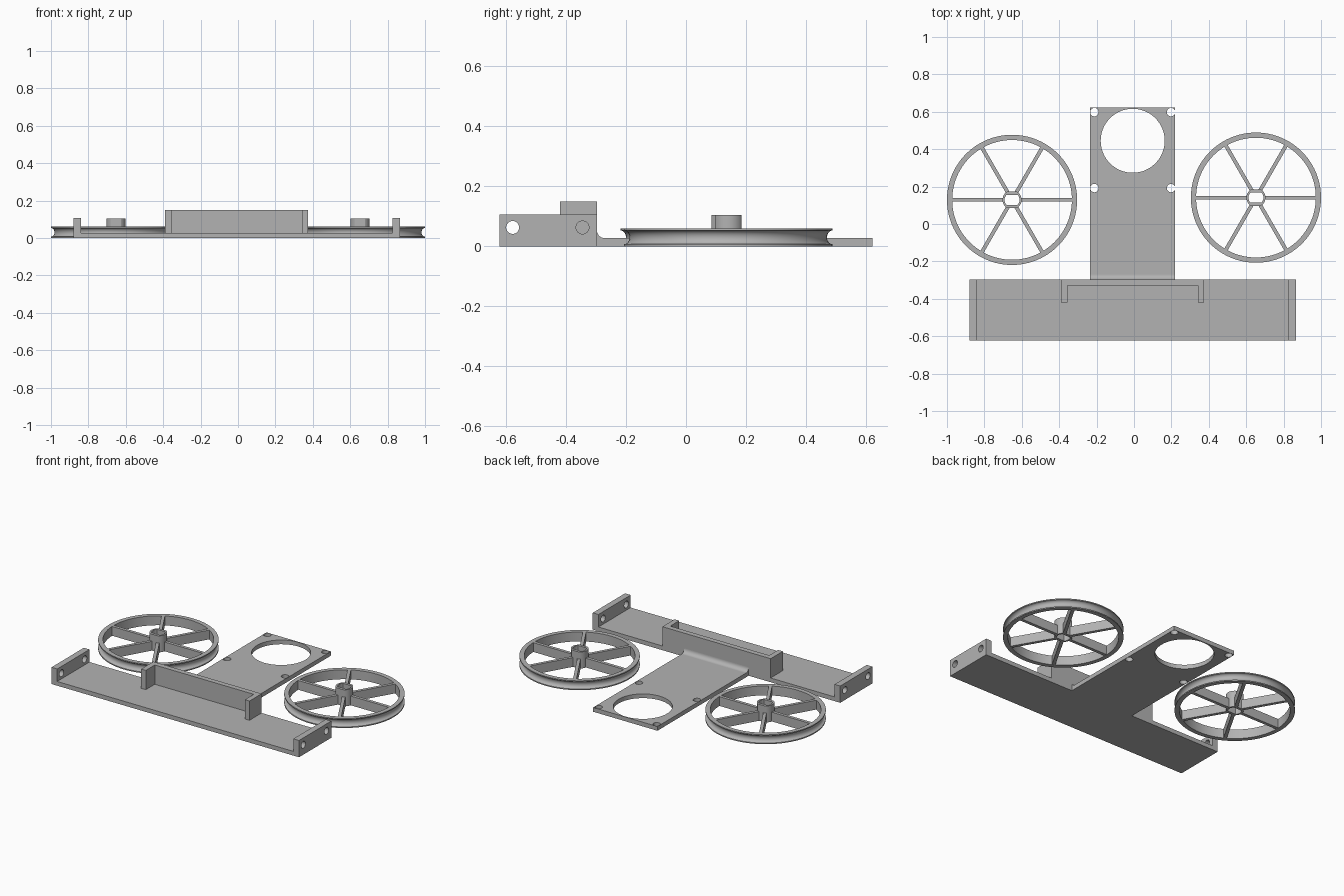
import bpy, bmesh, math
from mathutils import Matrix

if "Cube" in bpy.data.objects:
    bpy.data.objects.remove(bpy.data.objects["Cube"])

grey = bpy.data.materials.new("light grey plastic")
grey.diffuse_color = (0.45, 0.45, 0.45, 1)
grey.use_nodes = True
grey.node_tree.nodes["Principled BSDF"].inputs["Base Color"].default_value = grey.diffuse_color


def circle(cx, cy, r, n=48):
    return [(cx + r * math.cos(2 * math.pi * i / n), cy + r * math.sin(2 * math.pi * i / n)) for i in range(n)]


def flatted(r, flat, n=64):
    """Circle with two opposite sides cut flat."""
    a = math.asin(flat / r)
    half = [(r * math.cos(-a + 2 * a * i / n), r * math.sin(-a + 2 * a * i / n)) for i in range(n + 1)]
    return half + [(-x, -y) for x, y in half]


def add_object(name, mesh, smooth=True):
    ob = bpy.data.objects.new(name, mesh)
    bpy.context.collection.objects.link(ob)
    mesh.materials.clear()
    mesh.materials.append(grey)
    if smooth:
        bpy.ops.object.select_all(action='DESELECT')
        ob.select_set(True)
        bpy.context.view_layer.objects.active = ob
        bpy.ops.object.shade_smooth_by_angle(angle=math.radians(30))
    return ob


def extrude(name, loops, z0, z1, matrix=Matrix()):
    """Filled outline (first loop) with holes (other loops), extruded from z0 to z1."""
    cu = bpy.data.curves.new(name, 'CURVE')
    cu.dimensions = '2D'
    cu.fill_mode = 'BOTH'
    cu.extrude = (z1 - z0) / 2
    for pts in loops:
        sp = cu.splines.new('POLY')
        sp.points.add(len(pts) - 1)
        for p, (x, y) in zip(sp.points, pts):
            p.co = (x, y, 0, 1)
        sp.use_cyclic_u = True
    tmp = bpy.data.objects.new(name + "_outline", cu)
    bpy.context.collection.objects.link(tmp)
    bpy.context.view_layer.update()
    dg = bpy.context.evaluated_depsgraph_get()
    mesh = bpy.data.meshes.new_from_object(tmp.evaluated_get(dg), depsgraph=dg)
    bpy.data.objects.remove(tmp)
    mesh.transform(matrix @ Matrix.Translation((0, 0, (z0 + z1) / 2)))
    bm = bmesh.new()
    bm.from_mesh(mesh)
    bmesh.ops.remove_doubles(bm, verts=bm.verts, dist=1e-5)
    bmesh.ops.recalc_face_normals(bm, faces=bm.faces)
    bm.to_mesh(mesh)
    bm.free()
    return add_object(name, mesh)


def lathe(name, profile, centre, n=96):
    """Closed (radius, z) profile turned about a vertical axis."""
    bm = bmesh.new()
    rings = [[bm.verts.new((centre[0] + r * math.cos(2 * math.pi * i / n),
                            centre[1] + r * math.sin(2 * math.pi * i / n), z)) for r, z in profile]
             for i in range(n)]
    m = len(profile)
    for i in range(n):
        a, b = rings[i], rings[(i + 1) % n]
        for j in range(m):
            k = (j + 1) % m
            bm.faces.new((a[j], b[j], b[k], a[k]))
    bmesh.ops.recalc_face_normals(bm, faces=bm.faces)
    mesh = bpy.data.meshes.new(name)
    bm.to_mesh(mesh)
    bm.free()
    return add_object(name, mesh)


CX = -0.007                        # chassis centre line
FRONT, STEP, BACK = -0.622, -0.297, 0.622
W, P, T = 0.873, 0.227, 0.027      # base half width, plate half width, thickness
WALL = 0.04

# T-shaped floor with motor opening and screw holes
w = W - WALL
outline = [(CX - w, FRONT), (CX + w, FRONT), (CX + w, STEP), (CX + P, STEP),
           (CX + P, BACK), (CX - P, BACK), (CX - P, STEP), (CX - w, STEP)]
holes = [circle(CX, 0.445, 0.171, 96)]
holes += [circle(CX + s * 0.205, y, 0.0225, 32) for s in (-1, 1) for y in (0.192, 0.598)]
extrude("floor_plate", [outline] + holes, 0, T)

# end walls with axle holes: outline in (y, z), extruded along x
to_side = Matrix(((0, 0, 1, 0), (1, 0, 0, 0), (0, 1, 0, 0), (0, 0, 0, 1)))
side = [(FRONT, 0), (STEP, 0), (STEP, 0.107), (FRONT, 0.107)]
axles = [circle(y, 0.063, 0.0215, 32) for y in (-0.578, -0.345)]
extrude("left_end_wall", [side] + axles, CX - W, CX - w, to_side)
extrude("right_end_wall", [side] + axles, CX + w, CX + W, to_side)

# U-shaped bracket standing on the floor
B, t, tip = 0.382, 0.033, -0.42
extrude("rear_bracket", [[(CX - B, tip), (CX - B + t, tip), (CX - B + t, STEP - t), (CX + B - t, STEP - t),
                          (CX + B - t, tip), (CX + B, tip), (CX + B, STEP), (CX - B, STEP)]], T, 0.15)

# concave fillet between bracket and plate
R = 0.027
arc = [(STEP + R - R * math.sin(a), T + R - R * math.cos(a))
       for a in (i * math.pi / 2 / 10 for i in range(11))]
extrude("fillet", [[(STEP, T)] + arc], CX - P, CX + P, to_side)

# grooved wheels with six spokes and a flatted hub
RO, RI, H, LIP, DEPTH = 0.348, 0.32, 0.06, 0.007, 0.019
groove = [(RO - DEPTH * math.sin(math.pi * i / 12), H / 2 - (H / 2 - LIP) * math.cos(math.pi * i / 12))
          for i in range(13)]
rim = [(RI, 0), (RO, 0)] + groove + [(RO, H), (RI, H)]
for label, x, y in (("left", -0.652, 0.129), ("right", 0.652, 0.141)):
    lathe(label + "_wheel_rim", rim, (x, y))
    place = Matrix.Translation((x, y, 0))
    extrude(label + "_wheel_hub", [flatted(0.051, 0.044), flatted(0.04, 0.027)], 0, 0.105, place)
    for k in range(6):
        spoke = [(0.046, -0.01), (0.323, -0.01), (0.323, 0.01), (0.046, 0.01)]
        extrude(f"{label}_wheel_spoke_{k + 1}", [spoke], 0.0005, H - 0.0005,
                place @ Matrix.Rotation(k * math.pi / 3, 4, 'Z'))
